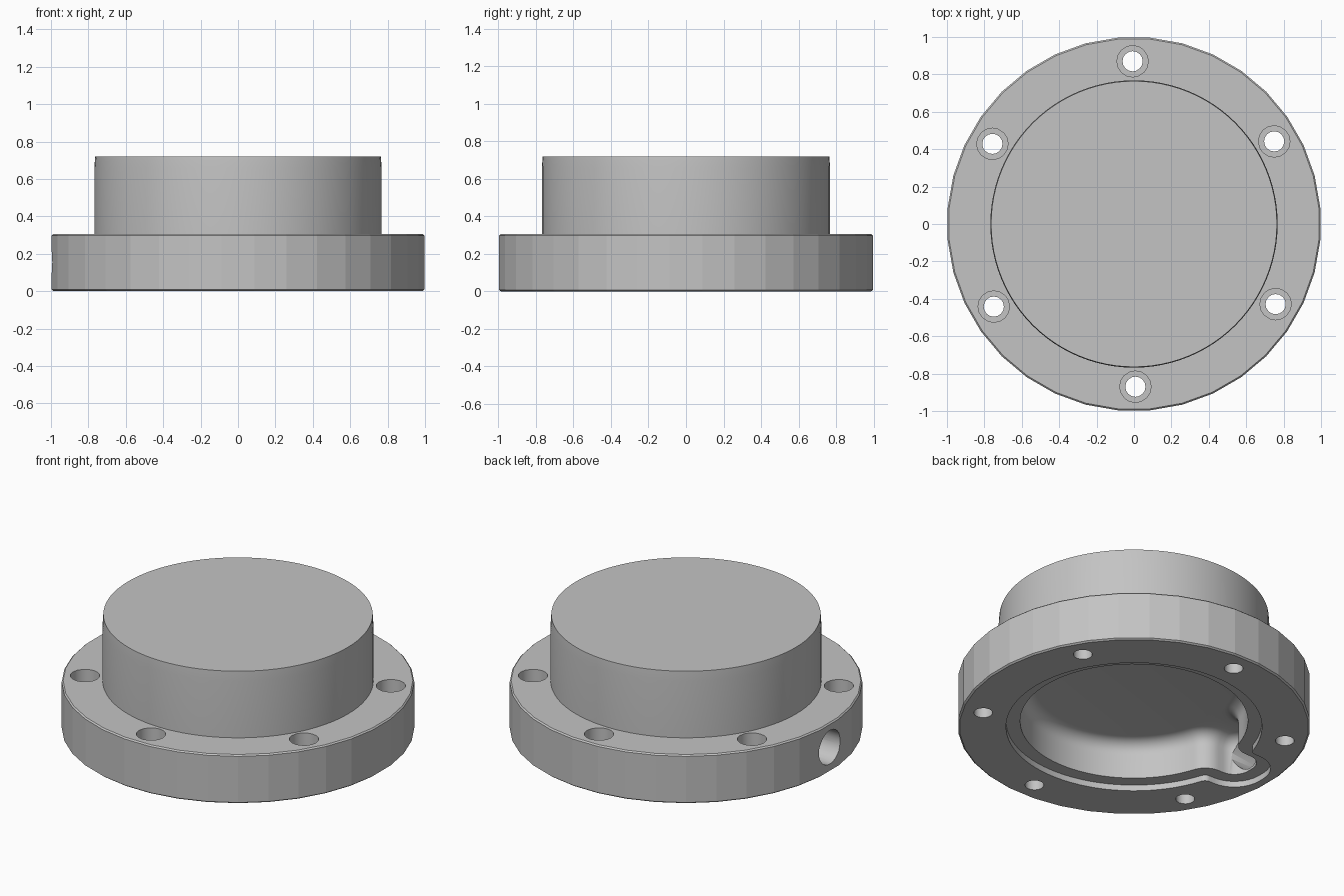
import bpy
import bmesh
from math import sin, cos, pi, sqrt, atan2, radians
from mathutils import Matrix

cube = bpy.data.objects.get("Cube")
if cube:
    bpy.data.objects.remove(cube, do_unlink=True)

metal = bpy.data.materials.new("grey_metal")
metal.use_nodes = True
GREY = (0.55, 0.55, 0.55, 1)
metal.diffuse_color = GREY
metal.node_tree.nodes["Principled BSDF"].inputs["Base Color"].default_value = GREY


def loft(name, loops):
    """Closed solid through a stack of matching point loops."""
    bm = bmesh.new()
    rings = [[bm.verts.new(p) for p in loop] for loop in loops]
    n = len(rings[0])
    for a, b in zip(rings, rings[1:]):
        for i in range(n):
            j = (i + 1) % n
            bm.faces.new((a[i], a[j], b[j], b[i]))
    bm.faces.new(rings[0])
    bm.faces.new(rings[-1])
    bmesh.ops.recalc_face_normals(bm, faces=bm.faces)
    mesh = bpy.data.meshes.new(name)
    bm.to_mesh(mesh)
    bm.free()
    mesh.materials.append(metal)
    obj = bpy.data.objects.new(name, mesh)
    bpy.context.collection.objects.link(obj)
    return obj


def lathe(name, profile, sides, x=0, y=0, phase=0.0):
    """Round solid from (radius, height) pairs."""
    turn = [2 * pi * (i + phase) / sides for i in range(sides)]
    return loft(name, [[(x + r * cos(t), y + r * sin(t), z) for t in turn]
                       for r, z in profile])


# Cavity outline: a circle with a rounded pocket reaching towards -x
RADIUS, HALF, END, CORNER, BLEND = 0.646, 0.12, 0.86, 0.10, 0.12


def arc(cx, cy, r, a0, a1, n):
    return [(cx + r * cos(a0 + (a1 - a0) * i / n),
             cy + r * sin(a0 + (a1 - a0) * i / n)) for i in range(n + 1)]


def outline(off, z):
    by = HALF + BLEND
    bx = -sqrt((RADIUS + BLEND) ** 2 - by ** 2)
    meet = atan2(by, bx)
    half = arc(0, 0, RADIUS + off, 0, meet, 40)
    half += arc(bx, by, BLEND - off, meet - pi, -pi / 2, 8)
    half += arc(CORNER - END, HALF - CORNER, CORNER + off, pi / 2, pi, 8)
    mirrored = [(x, -y) for x, y in reversed(half[1:])]
    return [(x, y, z) for x, y in half + mirrored]


def cut(target, cutter):
    cutter.hide_render = True
    mod = target.modifiers.new("cut", "BOOLEAN")
    mod.operation = "DIFFERENCE"
    mod.solver = "EXACT"
    mod.object = cutter
    bpy.context.view_layer.objects.active = target
    bpy.ops.object.modifier_apply(modifier=mod.name)
    bpy.data.objects.remove(cutter, do_unlink=True)


def smooth(obj):
    bpy.ops.object.select_all(action="DESELECT")
    obj.select_set(True)
    bpy.context.view_layer.objects.active = obj
    bpy.ops.object.shade_smooth_by_angle(angle=radians(35))


# Faceted flange with fine chamfers
TOP = 0.305
flange = lathe("flange", [(0.99, 0), (1, 0.008), (1, TOP - 0.008), (0.992, TOP)],
               36, phase=0.5)

# Underside recess with a rounded floor, then the shallow seal step
FLOOR, FILLET = 0.27, 0.08
levels = [(0, -0.05), (0, FLOOR - FILLET)]
for k in range(1, 7):
    a = k * pi / 12
    levels.append((-FILLET * (1 - cos(a)), FLOOR - FILLET * (1 - sin(a))))
cut(flange, loft("cavity_cutter", [outline(o, z) for o, z in levels]))
cut(flange, loft("step_cutter", [outline(0.08, -0.05), outline(0.08, 0.037)]))

# Radial port through the rim into the pocket
port = lathe("port_cutter", [(0.105, -1.1), (0.105, -0.75)], 32)
port.data.transform(Matrix.Translation((0, 0, 0.155)) @ Matrix.Rotation(pi / 2, 4, "Y"))
cut(flange, port)

# Six counterbored bolt holes
for k in range(6):
    a = radians(30.5 + 60 * k)
    cut(flange, lathe("bolt_cutter",
                      [(0.054, -0.1), (0.054, 0.2), (0.084, 0.2), (0.084, 0.4)],
                      16, 0.87 * cos(a), 0.87 * sin(a)))

smooth(flange)
for face in flange.data.polygons:
    x, y, z = face.center
    if sqrt(x * x + y * y) > 0.97:
        face.use_smooth = False

# Round boss with a slight taper at its top
boss = lathe("boss", [(0.768, TOP - 0.01), (0.768, 0.66), (0.764, 0.72)], 96)
smooth(boss)
